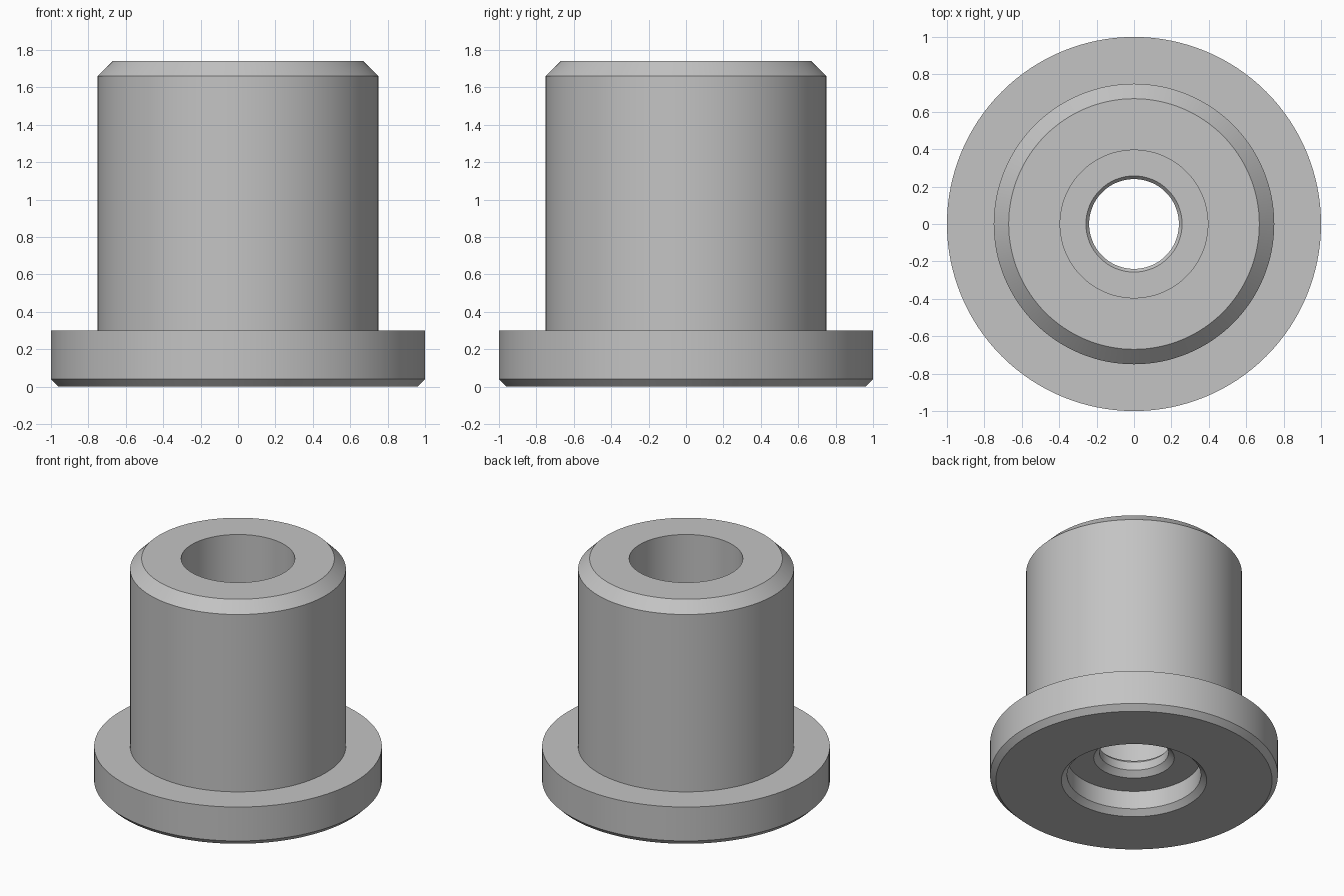
import bpy
import bmesh
import math

SEGMENTS = 128

cube = bpy.data.objects.get("Cube")
if cube:
    bpy.data.objects.remove(cube, do_unlink=True)

# Plain grey metal
grey = bpy.data.materials.new("grey metal")
grey.use_nodes = True
color = (0.55, 0.55, 0.55, 1)
grey.diffuse_color = color
grey.node_tree.nodes["Principled BSDF"].inputs["Base Color"].default_value = color


def lathe(name, profile, material):
    """Revolve a closed (radius, height) profile around the z axis."""
    bm = bmesh.new()
    verts = [bm.verts.new((r, 0, z)) for r, z in profile]
    edges = [bm.edges.new((v, verts[i - 1])) for i, v in enumerate(verts)]
    bmesh.ops.spin(bm, geom=verts + edges, cent=(0, 0, 0), axis=(0, 0, 1),
                   angle=math.tau, steps=SEGMENTS, use_merge=True)
    bmesh.ops.remove_doubles(bm, verts=bm.verts[:], dist=0.0001)
    bmesh.ops.recalc_face_normals(bm, faces=bm.faces[:])
    mesh = bpy.data.meshes.new(name)
    bm.to_mesh(mesh)
    bm.free()
    mesh.materials.append(material)
    obj = bpy.data.objects.new(name, mesh)
    bpy.context.collection.objects.link(obj)
    bpy.ops.object.select_all(action="DESELECT")
    obj.select_set(True)
    bpy.context.view_layer.objects.active = obj
    bpy.ops.object.shade_smooth_by_angle(angle=math.radians(25))
    return obj


# Flange and sleeve outside, running up from the bottom face
outside = [(0.96, 0), (1, 0.04), (1, 0.3), (0.75, 0.3), (0.75, 1.66), (0.67, 1.74)]
# Deep upper bore, down to its floor
upper_bore = [(0.395, 1.74), (0.395, 0.305)]
# Narrow through hole with a chamfer at each end
through_hole = [(0.257, 0.305), (0.24, 0.285), (0.24, 0.22), (0.28, 0.18)]
# Shallow counterbore in the underside
counterbore = [(0.465, 0.18), (0.465, 0.04), (0.505, 0)]

lathe("flanged_bushing", outside + upper_bore + through_hole + counterbore, grey)
